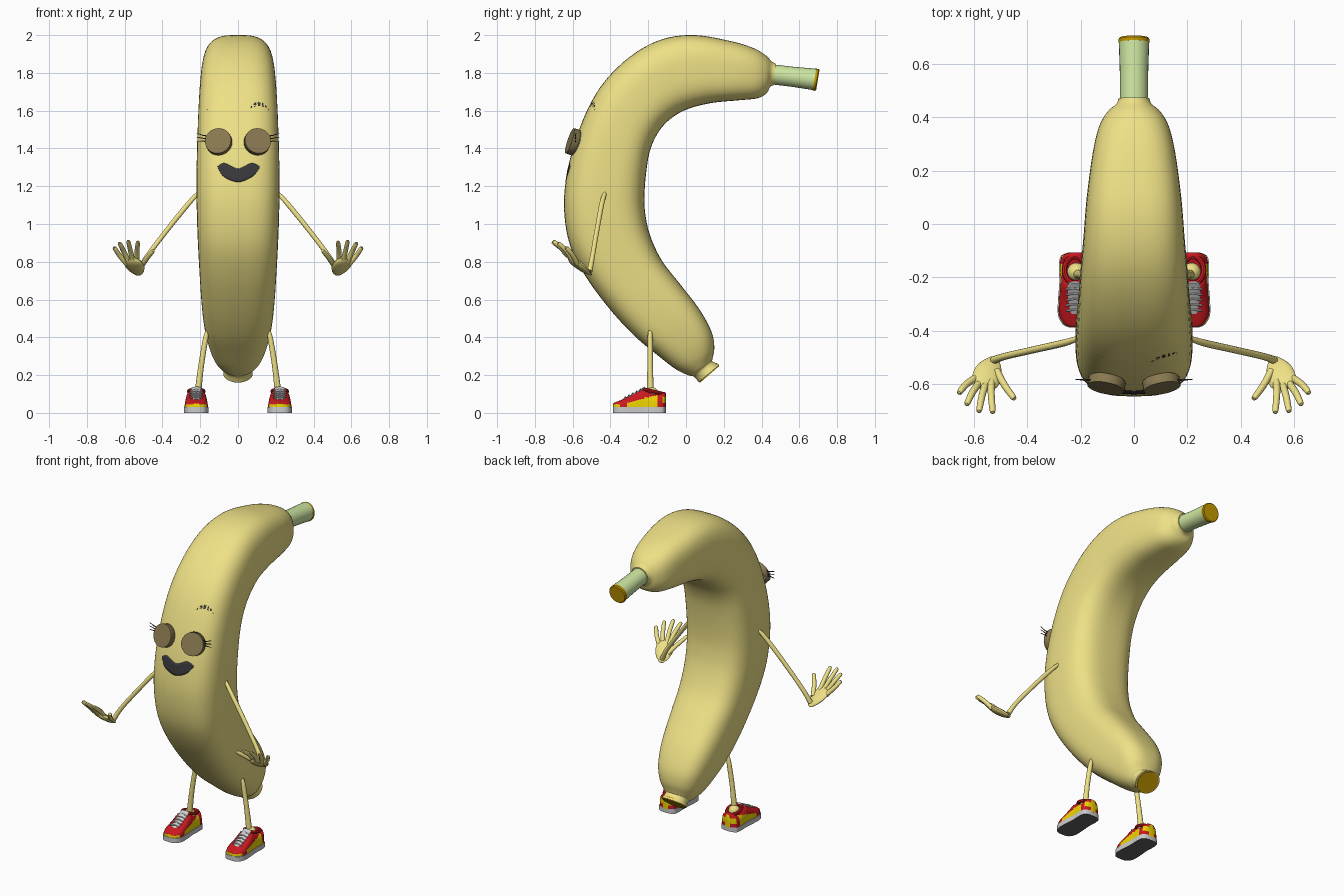
import bpy, bmesh
from math import sin, cos, pi, radians
from mathutils import Vector
from mathutils.bvhtree import BVHTree

if "Cube" in bpy.data.objects:
    bpy.data.objects.remove(bpy.data.objects["Cube"])


def material(name, *rgb):
    m = bpy.data.materials.new(name)
    m.diffuse_color = (*rgb, 1)
    m.use_nodes = True
    m.node_tree.nodes["Principled BSDF"].inputs["Base Color"].default_value = m.diffuse_color
    return m


PEEL = material("peel", .86, .75, .24)
GREEN = material("stem_green", .62, .80, .36)
GOLD = material("cut_gold", .57, .32, .0)
BLACK = material("charcoal", .04, .04, .045)
PINK = material("pink", .75, .22, .26)
WHITE = material("white", .72, .72, .72)
RIM = material("eye_rim", .25, .19, .08)
IRIS = material("iris", .22, .19, .15)
RED = material("red", .60, .01, .015)
YELLOW = material("yellow", .85, .66, .0)
SOLE = material("sole_grey", .55, .55, .55)
DARK = material("tread_grey", .12, .12, .12)


def spline(rows, n=5):
    """Catmull-Rom through rows of any length."""
    r = [rows[0], *rows, rows[-1]]
    out = []
    for i in range(1, len(r) - 2):
        for k in range(n):
            t = k / n
            out.append(tuple(
                .5 * (2 * b + (c - a) * t + (2 * a - 5 * b + 4 * c - d) * t * t
                      + (3 * b - a - 3 * c + d) * t ** 3)
                for a, b, c, d in zip(*r[i - 1:i + 3])))
    return out + [tuple(rows[-1])]


def build(name, verts, faces, mats, pick=None, mirror=False, angle=40):
    me = bpy.data.meshes.new(name)
    me.from_pydata([tuple(v) for v in verts], [], faces)
    bm = bmesh.new()
    bm.from_mesh(me)
    bmesh.ops.recalc_face_normals(bm, faces=bm.faces)
    bm.to_mesh(me)
    bm.free()
    for m in mats:
        me.materials.append(m)
    for p in me.polygons:
        p.use_smooth = True
        if pick:
            p.material_index = pick(p.center, p.normal)
    me.set_sharp_from_angle(angle=radians(angle))
    ob = bpy.data.objects.new(name, me)
    bpy.context.collection.objects.link(ob)
    if mirror:
        ob.modifiers.new("mirror", 'MIRROR').use_mirror_merge = False
    return ob


def loft(rings):
    """Skin a list of equal closed rings, capped at both ends."""
    n = len(rings[0])
    verts = [v for r in rings for v in r]
    faces = [(i * n + j, i * n + (j + 1) % n, (i + 1) * n + (j + 1) % n, (i + 1) * n + j)
             for i in range(len(rings) - 1) for j in range(n)]
    faces += [tuple(range(n)), tuple(range(len(verts) - n, len(verts)))]
    return verts, faces


def tube(rows, sides=12, flat=1.0):
    """Round sweep through rows (x, y, z, radius)."""
    pts = [Vector(r[:3]) for r in rows]
    rings = []
    for i, p in enumerate(pts):
        d = pts[min(i + 1, len(pts) - 1)] - pts[max(i - 1, 0)]
        q = d.to_track_quat('Z', 'Y')
        r = rows[i][3]
        rings.append([p + q @ Vector((r * cos(a), r * flat * sin(a), 0))
                      for a in (2 * pi * k / sides for k in range(sides))])
    return loft(rings)


def join(parts):
    verts, faces = [], []
    for v, f in parts:
        faces += [tuple(i + len(verts) for i in g) for g in f]
        verts += v
    return verts, faces


def spow(v, e):
    return abs(v) ** e * (1 if v >= 0 else -1)


# Banana body: outer y,z / inner y,z / half width
body_rows = [
    (.475, 1.85, .465, 1.735, .058), (.455, 1.86, .445, 1.725, .066),
    (.42, 1.895, .425, 1.69, .098), (.36, 1.93, .375, 1.665, .13),
    (.25, 1.965, .28, 1.655, .155), (.05, 2.0, .13, 1.64, .178),
    (-.12, 1.98, 0, 1.605, .19), (-.27, 1.905, -.09, 1.55, .2),
    (-.41, 1.78, -.15, 1.48, .207), (-.51, 1.63, -.19, 1.39, .213),
    (-.59, 1.43, -.21, 1.28, .218), (-.635, 1.24, -.22, 1.15, .22),
    (-.645, 1.07, -.215, 1.05, .218), (-.615, .89, -.19, .94, .213),
    (-.53, .72, -.13, .81, .205), (-.40, .545, -.03, .68, .195),
    (-.27, .405, .07, .55, .18), (-.15, .305, .135, .43, .155),
    (-.06, .235, .15, .345, .125), (.01, .2, .14, .285, .09),
    (.042, .192, .142, .272, .074), (.067, .162, .177, .254, .078)]
rings = []
for yo, zo, yi, zi, w in spline(body_rows):
    o, i = Vector((0, yo, zo)), Vector((0, yi, zi))
    e = 2 / (2 + min(1, max(0, (w - .07) / .1)))
    rings.append([(o + i) / 2 + (o - i) / 2 * spow(cos(a), e) + Vector((w * spow(sin(a), e), 0, 0))
                  for a in (2 * pi * k / 56 for k in range(56))])
bv, bf = loft(rings)
build("banana_body", bv, bf, [PEEL])
tree = BVHTree.FromPolygons(bv, bf)

# Stem and cut ends
build("stem", *tube([(0, .45, 1.793, .053), (0, .56, 1.78, .053), (0, .685, 1.765, .057)], 24), [GREEN])
build("stem_cut_end", *tube([(0, .68, 1.765, .058), (0, .692, 1.763, .059), (0, .698, 1.762, .054)], 24), [GOLD])
build("tip_cut_end", *tube([(0, .112, .219, .068), (0, .125, .204, .068)], 24), [GOLD])


# Face parts wrapped on the peel
def surface(x, z, lift=0):
    p, n, _, _ = tree.ray_cast(Vector((x, -2, z)), Vector((0, 1, 0)))
    return p + n * lift, n


def patch(name, top, bottom, mat, lift, mirror=False):
    rows = 6
    cols = list(zip(spline(top), spline(bottom)))
    verts = [surface(a[0] + (b[0] - a[0]) * k / rows, a[1] + (b[1] - a[1]) * k / rows, lift)[0]
             for a, b in cols for k in range(rows + 1)]
    m = rows + 1
    faces = [(i * m + k, i * m + k + 1, (i + 1) * m + k + 1, (i + 1) * m + k)
             for i in range(len(cols) - 1) for k in range(rows)]
    ob = build(name, verts, faces, [mat], mirror=mirror)
    s = ob.modifiers.new("thickness", 'SOLIDIFY')
    s.thickness, s.offset = .008, 0


patch("mouth", [(-.108, 1.305), (-.07, 1.322), (0, 1.293), (.07, 1.322), (.115, 1.305)],
      [(-.106, 1.295), (-.075, 1.25), (0, 1.222), (.075, 1.25), (.113, 1.295)], BLACK, .003)
patch("tongue", [(-.046, 1.238), (-.02, 1.252), (0, 1.248), (.02, 1.252), (.046, 1.238)],
      [(-.044, 1.232), (-.02, 1.226), (0, 1.224), (.02, 1.226), (.044, 1.232)], PINK, .007)
patch("eyebrow", [(.065, 1.615), (.095, 1.643), (.135, 1.638), (.163, 1.608)],
      [(.066, 1.611), (.1, 1.625), (.135, 1.62), (.163, 1.604)], BLACK, .004, True)


def dome(name, x, z, lift, profile, mat, normal=None):
    p, n = surface(x, z)
    n = normal or n
    build(name, *tube([(*(p + n * (lift + h)), r) for h, r in profile], 28), [mat], mirror=True, angle=60)
    return n


n = dome("eye_rim", .1, 1.43, 0, [(-.035, .07), (-.002, .071), (.003, .066)], RIM)
dome("eye_white", .1, 1.43, 0, [(-.02, .064), (.004, .064), (.011, .05), (.014, .02)], WHITE, n)
dome("iris", .09, 1.425, .008, [(0, .037), (.006, .036), (.008, .03)], IRIS, n)
dome("pupil", .088, 1.425, .012, [(0, .022), (.006, .021), (.008, .015)], BLACK, n)
build("eyelashes", *join([tube([(.155, -.585, z, .004), (.185, -.585, z + .004, .003), (.22, -.582, z + dz, .0015)], 6)
                          for z, dz in ((1.435, .002), (1.45, .01), (1.465, .016))]), [BLACK], mirror=True)

# Arms and open hands
build("arm", *tube(spline([(.2, -.425, 1.175, .009), (.26, -.445, 1.11, .013), (.37, -.47, .975, .013),
                           (.48, -.495, .83, .013), (.525, -.51, .75, .015)])), [PEEL], mirror=True)
palm = tube(spline([(.528, -.5, .73, .012), (.532, -.52, .745, .034), (.545, -.555, .772, .052),
                    (.56, -.595, .802, .05), (.567, -.615, .818, .025)], 3), 16, .35)
digits = [((.515, -.55, .77), (.485, -.605, .815), (.452, -.65, .855)),
          ((.535, -.59, .80), (.535, -.64, .855), (.53, -.70, .90)),
          ((.557, -.60, .806), (.57, -.645, .86), (.58, -.697, .905)),
          ((.58, -.595, .803), (.605, -.63, .855), (.625, -.672, .895)),
          ((.59, -.575, .79), (.628, -.60, .835), (.653, -.63, .872))]
fingers = [tube(spline([(*a, .014), (*b, .013), (*c, .011),
                        (*(Vector(c) + (Vector(c) - Vector(b)) * .12), .004)], 3), 10) for a, b, c in digits]
build("hand", *join([palm] + fingers), [PEEL], mirror=True)

# Legs and ankle balls
build("leg", *tube(spline([(.163, -.19, .435, .009), (.172, -.19, .39, .014), (.195, -.19, .25, .015),
                           (.213, -.188, .1, .018)])), [PEEL], mirror=True)
build("ankle", *tube([(.216, -.18, .1 - .036 * cos(a), .034 * sin(a) + .001)
                      for a in (pi * k / 10 for k in range(11))], 16), [PEEL], mirror=True)

# Shoes: y, half width, top height
C = .221
shoe_rows = spline([(-.386, .018, .05), (-.375, .042, .056), (-.34, .06, .07), (-.285, .06, .094),
                    (-.235, .056, .122), (-.205, .055, .115), (-.16, .057, .098), (-.125, .052, .108),
                    (-.112, .038, .11), (-.106, .018, .105)], 4)
arch = [pi * k / 20 for k in range(21)]
upper = [[Vector((C + w * spow(cos(a), .55), y, .025 + (t - .025) * sin(a) ** .6)) for a in arch]
         for y, w, t in shoe_rows]


def shoe_colour(c, nrm):
    side = abs(c.x - C) > .035
    toe_band = c.y < -.355 and c.z < .045
    panel = side and -.31 < c.y < -.15 and .03 < c.z < .055 + (c.y + .31) * .25
    heel = c.y > -.125 and .05 < c.z < .085
    return int(toe_band or panel or heel)


build("shoe_upper", *loft(upper), [RED, YELLOW], shoe_colour, True)
sole = [[Vector((C + s * (w + .004), y * 1.004, z)) for s, z in ((-1, 0), (-1, .03), (1, .03), (1, 0))]
        for y, w, t in shoe_rows]
build("shoe_sole", *loft(sole), [SOLE, DARK], lambda c, nrm: int(c.z < .001), True)
build("shoe_collar", *tube([(C + .04 * sin(a), -.172 - .05 * cos(a), .113 + .012 * cos(a), .01)
                            for a in (2 * pi * k / 24 for k in range(25))], 8), [RED], mirror=True)
build("shoe_tongue", *tube([(C, -.335, .069, .02), (C, -.285, .093, .025), (C, -.235, .122, .028),
                            (C, -.218, .135, .024)], 12, .2), [WHITE], mirror=True)
laces = []
for k in range(5):
    y, z = -.325 + .02 * k, .082 + .0102 * k
    laces.append(tube([(C - .034, y, z - .004, .004), (C, y + .004, z + .002, .004), (C + .034, y, z - .004, .004)], 6))
build("shoe_laces", *join(laces), [SOLE], mirror=True)
